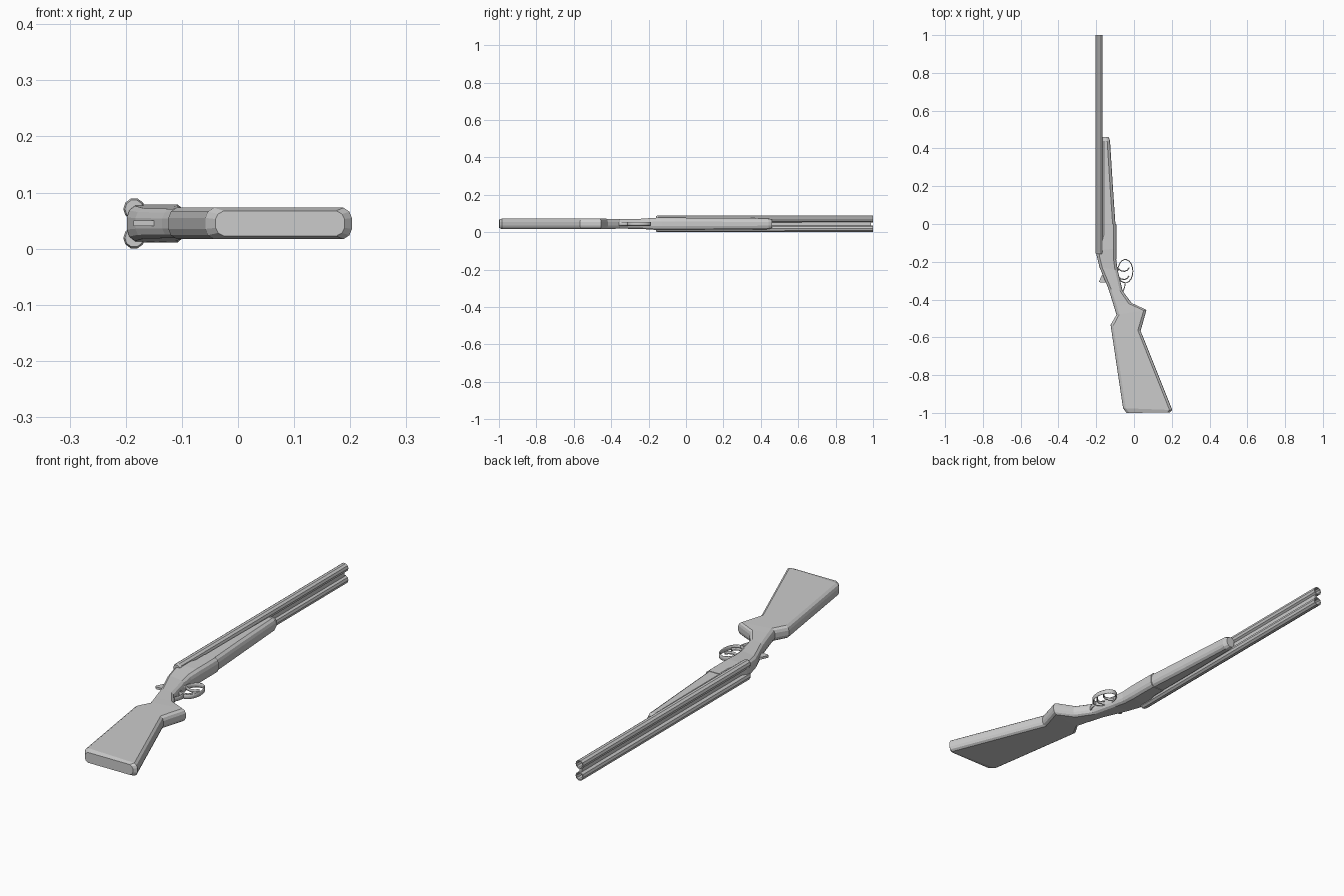
import bpy, bmesh
from math import cos, sin, pi, radians
from mathutils import Vector

if "Cube" in bpy.data.objects:
    bpy.data.objects.remove(bpy.data.objects["Cube"])

ZC = 0.045  # middle plane of the model


def finish(name, bm):
    bmesh.ops.recalc_face_normals(bm, faces=bm.faces)
    me = bpy.data.meshes.new(name)
    bm.to_mesh(me)
    bm.free()
    ob = bpy.data.objects.new(name, me)
    bpy.context.collection.objects.link(ob)
    return ob


def skin(name, rings, closed=False):
    """Bridge equal-length rings of points; cap the ends unless closed."""
    bm = bmesh.new()
    vs = [[bm.verts.new(p) for p in r] for r in rings]
    n = len(vs[0])
    for a, b in zip(vs, vs[1:]):
        for i in range(n):
            j = (i + 1) % n
            bm.faces.new((a[i], a[j], b[j], b[i]))
    if not closed:
        bm.faces.new(vs[0])
        bm.faces.new(vs[-1])
    else:
        bm.faces.new(vs[-1])
        bm.faces.new(vs[0])
    return finish(name, bm)


def section(xl, yl, xr, yr, h, c=0.015):
    """Chamfered cross-section between a left and a right outline point."""
    l, r = Vector((xl, yl, ZC)), Vector((xr, yr, ZC))
    d = (r - l).normalized()
    half = [(0, 0.35), (0.3, 0.75), (1, 1)]
    up = Vector((0, 0, h))
    left = [l + d * c * t + up * z for t, z in half]
    right = [r - d * c * t + up * z for t, z in reversed(half)]
    top = left + right
    bottom = [Vector((p.x, p.y, 2 * ZC - p.z)) for p in reversed(top)]
    return top + bottom


def ribbon(name, pts, width, thick):
    """Thin strip standing along z that follows a path in the xy plane."""
    cu = bpy.data.curves.new(name, 'CURVE')
    cu.dimensions = '2D'
    cu.fill_mode = 'NONE'
    cu.extrude = width / 2
    cu.bevel_depth = thick / 2
    cu.bevel_resolution = 0
    sp = cu.splines.new('POLY')
    sp.points.add(len(pts) - 1)
    for p, (x, y) in zip(sp.points, pts):
        p.co = (x, y, 0, 1)
    ob = bpy.data.objects.new(name, cu)
    ob.location.z = ZC
    bpy.context.collection.objects.link(ob)
    bpy.ops.object.select_all(action='DESELECT')
    ob.select_set(True)
    bpy.context.view_layer.objects.active = ob
    bpy.ops.object.convert(target='MESH')


def prism(name, outline, width):
    skin(name, [[(x, y, ZC + s * width / 2) for x, y in outline] for s in (-1, 1)])


# stock: butt, comb, grip and neck
skin("stock", [section(*s) for s in [
    (-0.040, -1.000, 0.190, -0.998, 0.0225),
    (-0.058, -0.975, 0.203, -0.985, 0.028),
    (-0.124, -0.534, 0.035, -0.566, 0.028),
    (-0.093, -0.481, 0.066, -0.455, 0.028),
    (-0.105, -0.440, -0.013, -0.418, 0.027),
    (-0.135, -0.344, -0.060, -0.355, 0.026),
    (-0.183, -0.228, -0.086, -0.245, 0.027),
    (-0.198, -0.165, -0.094, -0.190, 0.031)]])

# receiver
skin("receiver", [section(*s) for s in [
    (-0.198, -0.165, -0.094, -0.190, 0.031),
    (-0.198, -0.140, -0.093, -0.130, 0.034),
    (-0.175, -0.060, -0.093, -0.060, 0.034),
    (-0.175, 0.000, -0.094, 0.000, 0.034)]])

# fore-end under the barrels
skin("fore_end", [section(*s) for s in [
    (-0.175, -0.005, -0.098, -0.005, 0.032),
    (-0.175, 0.200, -0.112, 0.200, 0.0315),
    (-0.174, 0.440, -0.127, 0.440, 0.029),
    (-0.172, 0.460, -0.134, 0.460, 0.023)]])

# two hollow barrels
for side, label in ((-1, "lower"), (1, "upper")):
    rings = []
    for y, r in ((-0.16, 0.0165), (-0.15, 0.0195), (1.0, 0.019), (1.0, 0.0145), (0.7, 0.0145)):
        rings.append([(-0.185 + r * cos(2 * pi * i / 10), y,
                       ZC + side * 0.0258 + r * sin(2 * pi * i / 10)) for i in range(10)])
    skin(label + "_barrel", rings)

# rib joining the barrels
prism("barrel_rib", [(-0.191, -0.155), (-0.178, -0.155), (-0.178, 0.99), (-0.191, 0.99)], 0.018)

# opening lever behind the barrels
prism("top_lever", [(-0.160, -0.262), (-0.172, -0.275), (-0.186, -0.306),
                    (-0.176, -0.311), (-0.145, -0.308), (-0.130, -0.270)], 0.010)

# trigger guard loop with its rear tang
loop = [(-0.046 + 0.040 * cos(radians(a)), -0.250 + 0.062 * sin(radians(a)))
        for a in range(180, -121, -20)]
ribbon("trigger_guard", [(-0.088, -0.275)] + loop, 0.016, 0.005)
ribbon("guard_tang", [(-0.085, -0.268), (-0.070, -0.302), (-0.046, -0.312), (-0.050, -0.335),
                      (-0.062, -0.365)], 0.016, 0.005)

# two curved triggers
for k, y in enumerate((-0.235, -0.278)):
    ribbon("trigger_%d" % (k + 1), [(-0.095, y + 0.008), (-0.070, y - 0.012), (-0.050, y - 0.016),
                                    (-0.035, y - 0.009), (-0.026, y + 0.004)], 0.008, 0.006)
